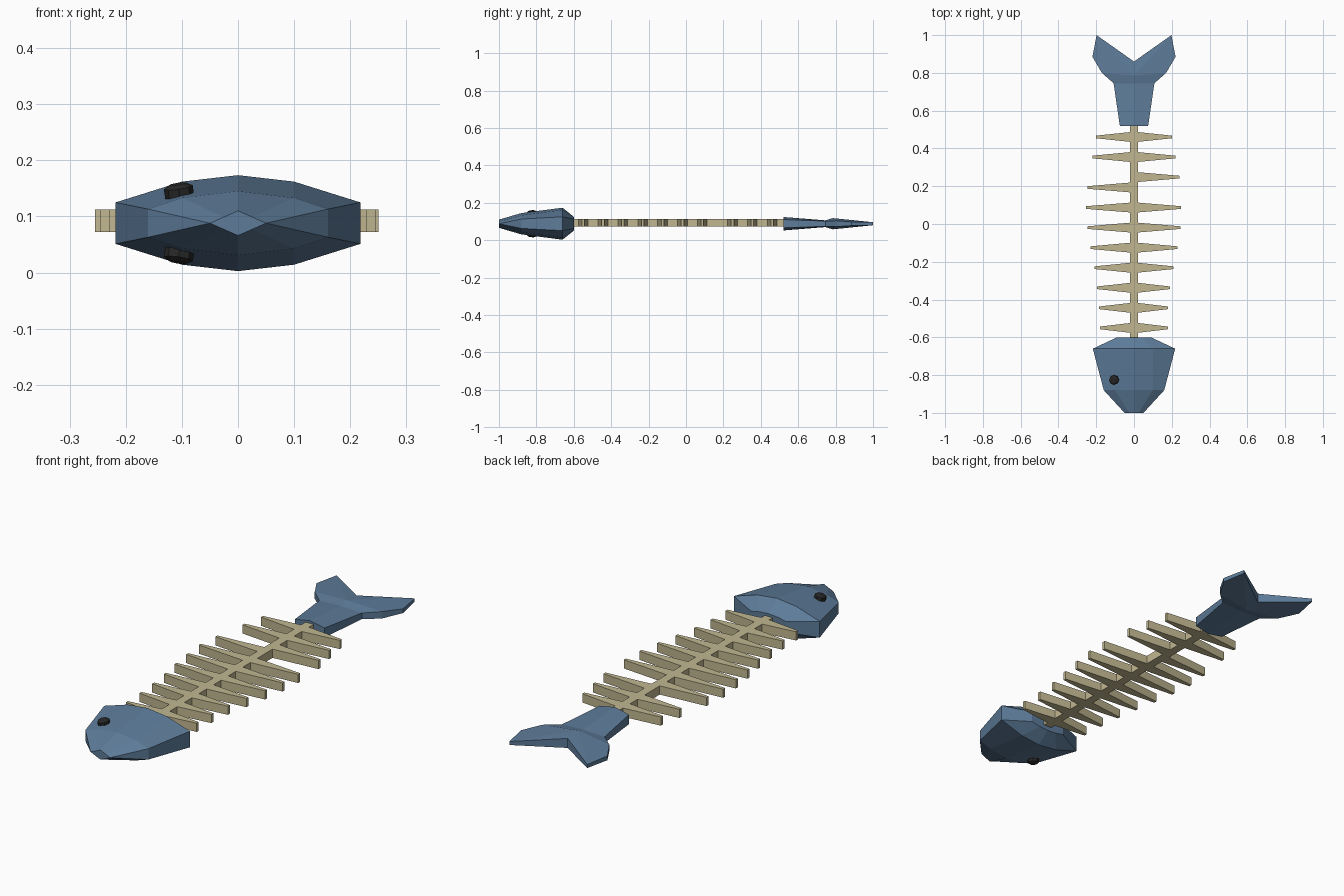
import bpy, bmesh
from mathutils import Matrix, Vector

if "Cube" in bpy.data.objects:
    bpy.data.objects.remove(bpy.data.objects["Cube"])

ZC = 0.088  # mid height of the fish


def material(name, rgb):
    m = bpy.data.materials.new(name)
    m.diffuse_color = (*rgb, 1)
    m.use_nodes = True
    m.node_tree.nodes["Principled BSDF"].inputs["Base Color"].default_value = m.diffuse_color
    return m


BLUE = material("blue_skin", (0.11, 0.20, 0.32))
BONE = material("bone", (0.53, 0.47, 0.28))
BLACK = material("eye_black", (0.02, 0.02, 0.02))


def finish(bm, name, mat):
    bmesh.ops.remove_doubles(bm, verts=bm.verts, dist=0.0005)
    bmesh.ops.recalc_face_normals(bm, faces=bm.faces)
    me = bpy.data.meshes.new(name)
    bm.to_mesh(me)
    bm.free()
    me.materials.append(mat)
    ob = bpy.data.objects.new(name, me)
    bpy.context.collection.objects.link(ob)
    return ob


# Head: faceted loft of ten-sided sections (y, side, shoulder, crown)
sections = [
    (-1.00, (0.05, 0.0), (0.025, 0.011), 0.022),
    (-0.88, (0.16, 0.025), (0.10, 0.045), 0.057),
    (-0.66, (0.218, 0.037), (0.10, 0.074), 0.0855),
    (-0.60, (0.09, 0.025), (0.045, 0.034), 0.037),
]
bm = bmesh.new()
rings = []
for y, (sx, sz), (mx, mz), top in sections:
    upper = [(sx, sz), (mx, mz), (0, top), (-mx, mz), (-sx, sz)]
    ring = upper + [(-x, -z) for x, z in upper]
    rings.append([bm.verts.new((x, y, ZC + z)) for x, z in ring])
for a, b in zip(rings, rings[1:]):
    for i in range(10):
        j = (i + 1) % 10
        bm.faces.new((a[i], a[j], b[j], b[i]))
bm.faces.new(rings[0])
bm.faces.new(rings[-1])
finish(bm, "head", BLUE)

# Eyes: shallow octagonal buttons on the upper and lower face
for name, s in (("eye_upper", 1), ("eye_lower", -1)):
    bm = bmesh.new()
    normal = Vector((-0.15, -0.15, s))
    place = Matrix.Translation((-0.105, -0.825, ZC + s * 0.054))
    mat = place @ normal.to_track_quat('Z', 'Y').to_matrix().to_4x4()
    for r2, depth, z in ((0.026, 0.02, 0), (0.016, 0.006, 0.013)):
        bmesh.ops.create_cone(bm, cap_ends=True, segments=8, radius1=0.026,
                              radius2=r2, depth=depth,
                              matrix=mat @ Matrix.Translation((0, 0, z)))
    finish(bm, name, BLACK)

# Spine with ribs: one flat comb outline, extruded
right_len = [0.18, 0.18, 0.19, 0.21, 0.23, 0.245, 0.25, 0.24, 0.22, 0.20]
left_len = [0.18, 0.185, 0.195, 0.21, 0.23, 0.245, 0.255, 0.245, 0.22, 0.20]


def comb(lengths, side, gap_after):
    pts = [(side * 0.02, -0.62)]
    for i, tip in enumerate(lengths):
        y = -0.55 + i * 0.1062 + (0.055 if i >= gap_after else 0)
        pts += [(side * 0.02, y - 0.026), (side * tip, y - 0.007),
                (side * tip, y + 0.007), (side * 0.02, y + 0.026)]
    return pts + [(side * 0.02, 0.54)]


outline = comb(right_len, 1, 7) + comb(left_len, -1, 8)[::-1]
bm = bmesh.new()
face = bm.faces.new([bm.verts.new((x, y, 0.072)) for x, y in outline])
ext = bmesh.ops.extrude_face_region(bm, geom=[face], use_keep_orig=True)
top_verts = [v for v in ext["geom"] if isinstance(v, bmesh.types.BMVert)]
bmesh.ops.translate(bm, verts=top_verts, vec=(0, 0, 0.04))
finish(bm, "spine_and_ribs", BONE)

# Tail: one quarter (x, y, half thickness), mirrored across x and z
pts = [(0, 0.52, 0.036), (0.075, 0.52, 0.022),
       (0, 0.745, 0.018), (0.108, 0.745, 0.014),
       (0, 0.785, 0.030), (0.17, 0.80, 0.016),
       (0, 0.86, 0.022), (0.198, 1.0, 0.008), (0.22, 0.885, 0.010)]
panels = [(0, 1, 3, 2), (2, 3, 5, 4), (4, 5, 8, 7), (4, 7, 6)]
rim = [0, 1, 3, 5, 8, 7, 6]
bm = bmesh.new()
for sx in (1, -1):
    up, low = ([bm.verts.new((sx * x, y, ZC + sz * h)) for x, y, h in pts]
               for sz in (1, -1))
    for half in (up, low):
        for p in panels:
            bm.faces.new([half[i] for i in p])
    for a, b in zip(rim, rim[1:]):
        bm.faces.new((up[a], up[b], low[b], low[a]))
finish(bm, "tail", BLUE)
